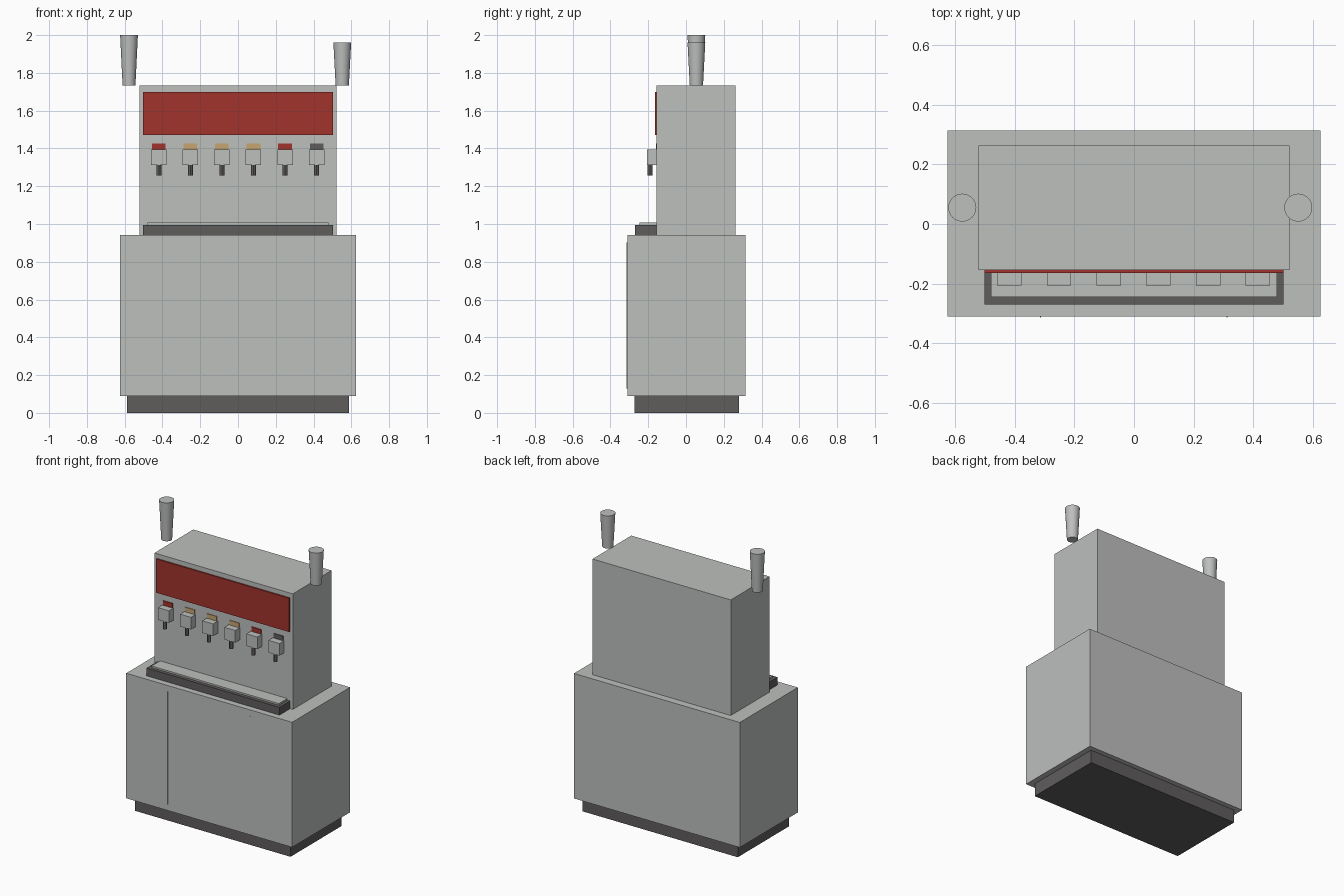
import bpy, math

if "Cube" in bpy.data.objects:
    bpy.data.objects.remove(bpy.data.objects["Cube"])


def material(name, rgb):
    m = bpy.data.materials.new(name)
    m.diffuse_color = (*rgb, 1)
    m.use_nodes = True
    m.node_tree.nodes["Principled BSDF"].inputs["Base Color"].default_value = m.diffuse_color
    return m


steel = material("steel_grey", (0.51, 0.525, 0.515))
dark = material("dark_grey", (0.115, 0.11, 0.108))
red = material("red", (0.36, 0.033, 0.025))
tan = material("tan", (0.57, 0.38, 0.17))


def box(name, x, y, z, mat):
    """Box from (min, max) ranges on each axis."""
    size = [b - a for a, b in (x, y, z)]
    centre = [(a + b) / 2 for a, b in (x, y, z)]
    bpy.ops.mesh.primitive_cube_add(size=1, location=centre)
    o = bpy.context.object
    o.name = name
    o.scale = size
    bpy.ops.object.transform_apply(location=False, rotation=False, scale=True)
    o.data.materials.append(mat)
    return o


def cone(name, x, y, z, r_low, r_high, sides, mat):
    bpy.ops.mesh.primitive_cone_add(vertices=sides, radius1=r_low, radius2=r_high,
                                    depth=z[1] - z[0], location=(x, y, sum(z) / 2))
    o = bpy.context.object
    o.name = name
    o.data.materials.append(mat)
    bpy.ops.object.shade_smooth_by_angle(angle=math.radians(30))
    return o


# Cabinet, plinth and tower
box("plinth", (-0.587, 0.587), (-0.272, 0.28), (0, 0.09), dark)
box("cabinet", (-0.626, 0.626), (-0.311, 0.314), (0.09, 0.943), steel)
box("tower", (-0.522, 0.522), (-0.155, 0.263), (0.943, 1.732), steel)

# Door seams on the cabinet front
for x in (-0.314, 0.312):
    box("door_seam", (x - 0.002, x + 0.002), (-0.315, -0.31), (0.13, 0.902), steel)

# Sign panel
box("sign_panel", (-0.502, 0.502), (-0.165, -0.154), (1.47, 1.70), red)

# Drip tray and grille
box("drip_tray", (-0.502, 0.502), (-0.27, -0.154), (0.943, 0.996), dark)
box("drip_grille", (-0.48, 0.48), (-0.246, -0.154), (0.99, 1.007), steel)

# Row of taps, each with a flavour label and nozzle
for i, label in enumerate((red, tan, tan, tan, red, dark)):
    x = -0.419 + i * 0.167
    box("tap_label", (x - 0.036, x + 0.036), (-0.16, -0.154), (1.385, 1.426), label)
    box("tap_body", (x - 0.041, x + 0.041), (-0.206, -0.154), (1.312, 1.395), steel)
    cone("tap_nozzle", x, -0.19, (1.257, 1.312), 0.013, 0.013, 12, dark)

# Cup stacks beside the tower
cone("cup_stack_left", -0.577, 0.055, (1.732, 2.0), 0.034, 0.047, 24, steel)
cone("cup_stack_right", 0.552, 0.055, (1.732, 1.96), 0.035, 0.047, 24, steel)
